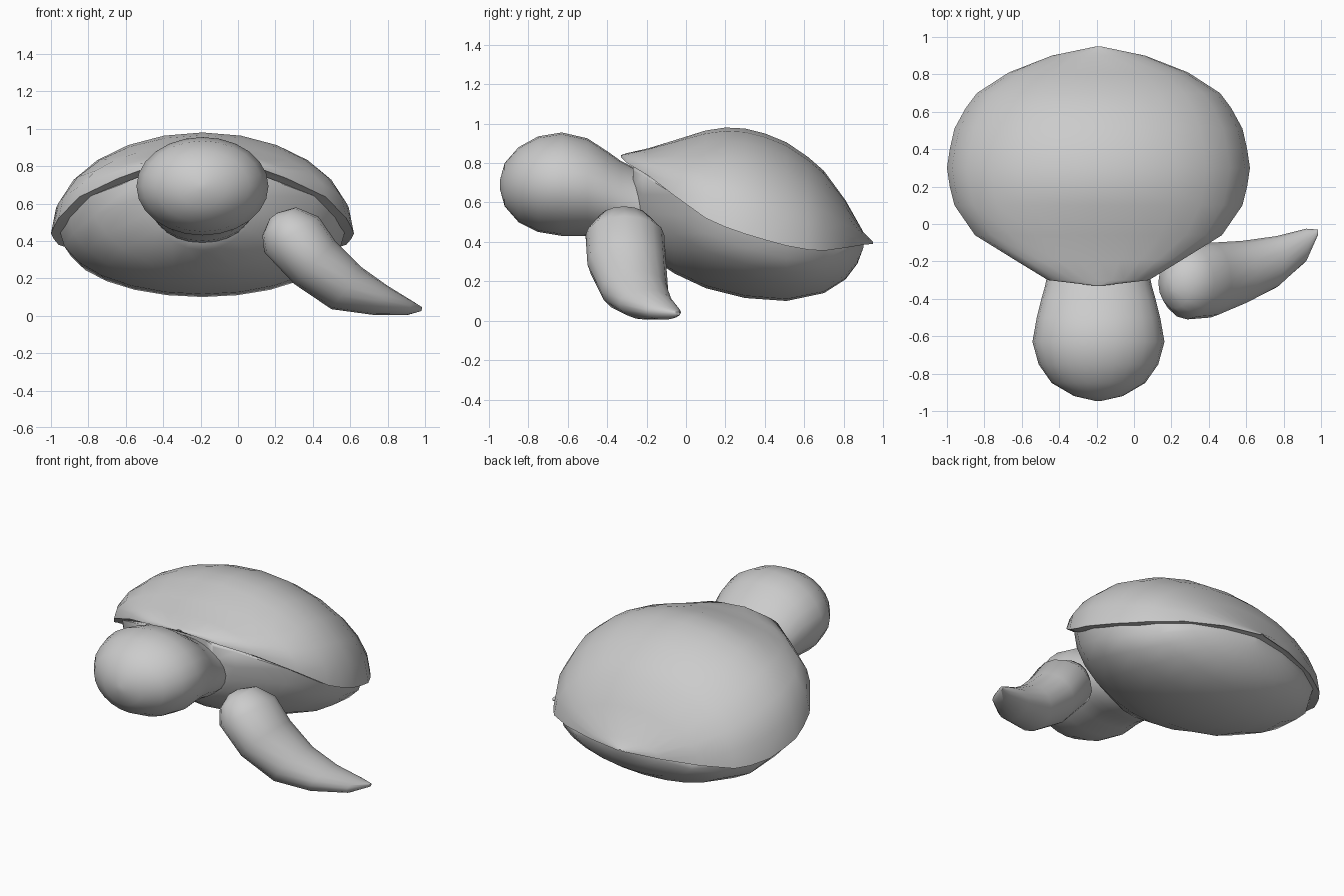
import bpy, bmesh, math
from mathutils import Vector

if "Cube" in bpy.data.objects:
    bpy.data.objects.remove(bpy.data.objects["Cube"])

CX = -0.19   # centre line of shell, body and head


def loft(name, rings, angle=50):
    """Skin a list of equal-length closed rings and cap both ends."""
    bm = bmesh.new()
    vr = [[bm.verts.new(p) for p in ring] for ring in rings]
    n = len(vr[0])
    for a, b in zip(vr, vr[1:]):
        for i in range(n):
            j = (i + 1) % n
            bm.faces.new((a[i], a[j], b[j], b[i]))
    bm.faces.new(vr[0])
    bm.faces.new(vr[-1])
    bmesh.ops.recalc_face_normals(bm, faces=bm.faces)
    me = bpy.data.meshes.new(name)
    bm.to_mesh(me)
    bm.free()
    ob = bpy.data.objects.new(name, me)
    bpy.context.collection.objects.link(ob)
    bpy.ops.object.select_all(action='DESELECT')
    ob.select_set(True)
    bpy.context.view_layer.objects.active = ob
    bpy.ops.object.shade_smooth_by_angle(angle=math.radians(angle))
    return ob


def arc(y, w, z, up, down, n=24):
    """Closed ring across the body with different upper and lower heights."""
    ring = []
    for i in range(n):
        a = 2 * math.pi * i / n
        s = math.sin(a)
        ring.append((CX + w * math.cos(a), y, z + s * (up if s > 0 else down)))
    return ring


# Upper shell: y, half width, rim height, top height
shell = [(-.33, .02, .83, .84), (-.30, .27, .80, .85), (-.19, .45, .735, .875),
         (-.06, .66, .635, .915), (.10, .77, .52, .965), (.20, .795, .475, .98),
         (.30, .81, .44, .975), (.40, .795, .41, .95), (.51, .77, .38, .905),
         (.62, .71, .36, .83), (.70, .65, .355, .76), (.81, .48, .37, .61),
         (.90, .25, .385, .45), (.95, .01, .39, .40)]
loft("shell", [arc(y, w, r, t - r, -0.01) for y, w, r, t in shell])

# Belly tucked under the rim: y, half width, seam height, bottom height
belly = [(-.27, .20, .76, .40), (-.22, .33, .74, .35), (-.06, .60, .64, .24),
         (.10, .715, .54, .165), (.30, .765, .46, .115), (.51, .725, .39, .10),
         (.70, .60, .36, .14), (.81, .43, .37, .21), (.87, .22, .385, .29),
         (.90, .02, .39, .37)]
loft("body", [arc(y, w, z, 0.04, z - b) for y, w, z, b in belly])

# Round head running back into the neck: y, half width, bottom, top
head = [(-.945, .02, .67, .71), (-.92, .13, .58, .80), (-.85, .25, .50, .88),
        (-.75, .32, .45, .935), (-.63, .353, .43, .955), (-.50, .33, .43, .925),
        (-.40, .305, .42, .86), (-.33, .285, .40, .81), (-.25, .27, .39, .77),
        (-.05, .22, .38, .70)]
loft("head_and_neck",
     [arc(y, w, (b + t) / 2, (t - b) / 2, (t - b) / 2) for y, w, b, t in head])

# Front flipper: lower edge x, z; upper edge x, z; y range
flipper = [(.17, .52, .21, .55, -.36, -.28), (.13, .43, .31, .58, -.45, -.18),
           (.14, .34, .43, .53, -.51, -.11), (.30, .17, .52, .40, -.50, -.10),
           (.50, .035, .66, .26, -.43, -.09), (.72, .005, .80, .16, -.34, -.065),
           (.91, .005, .93, .08, -.20, -.025), (.98, .025, .985, .045, -.06, -.03)]
rings = []
for lx, lz, ux, uz, y0, y1 in flipper:
    lo = Vector((lx, (y0 + y1) / 2, lz))
    hi = Vector((ux, (y0 + y1) / 2, uz))
    side = Vector((0, (y1 - y0) / 2, 0))
    rings.append([(lo + hi) / 2 + (hi - lo) / 2 * math.cos(a) + side * math.sin(a)
                  for a in (2 * math.pi * i / 16 for i in range(16))])
loft("front_flipper", rings)
